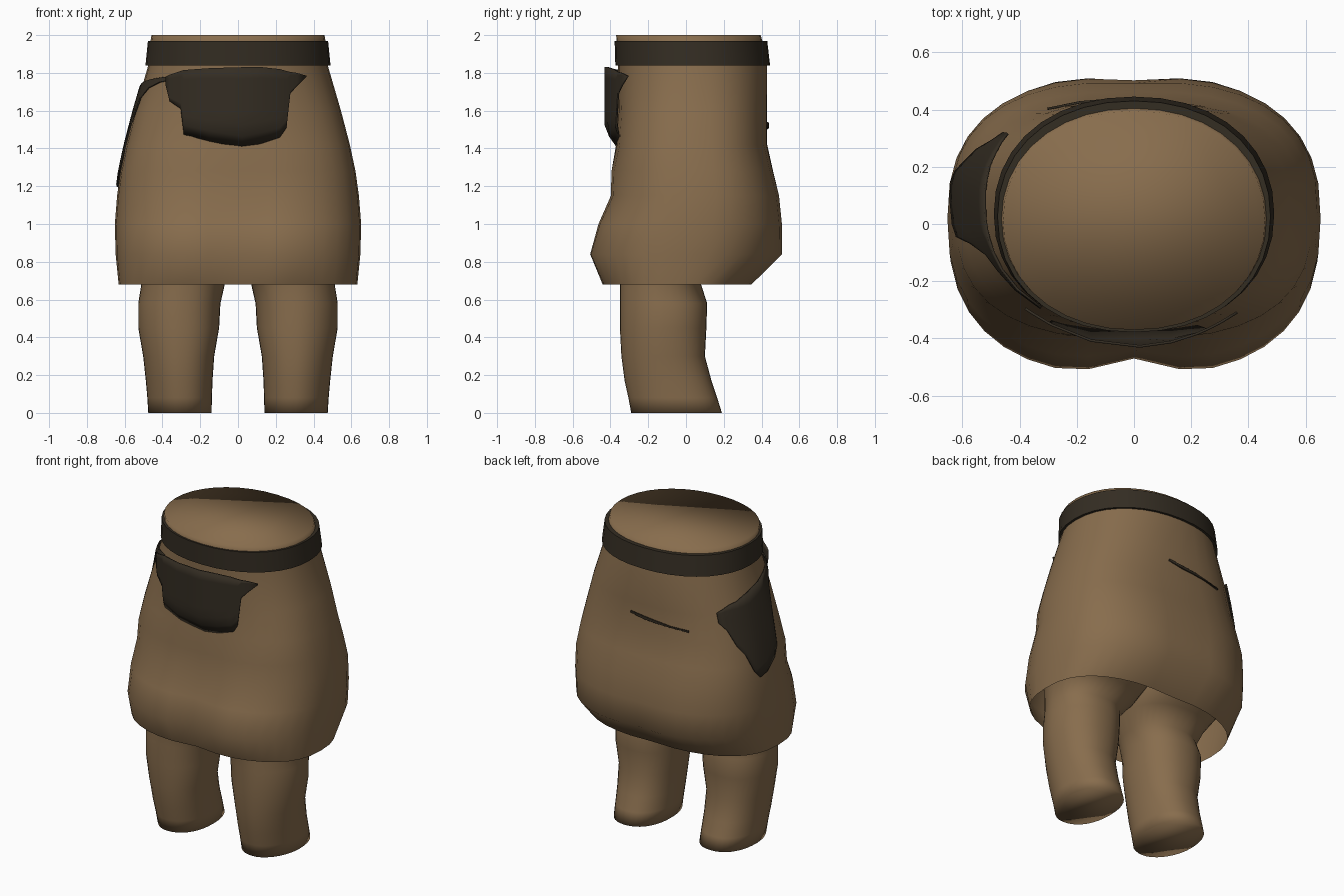
import bpy, bmesh, math

if "Cube" in bpy.data.objects:
    bpy.data.objects.remove(bpy.data.objects["Cube"])


def material(name, rgb):
    m = bpy.data.materials.new(name)
    m.diffuse_color = (*rgb, 1)
    m.use_nodes = True
    m.node_tree.nodes["Principled BSDF"].inputs["Base Color"].default_value = m.diffuse_color
    return m


TAN = material("tan_brown", (0.245, 0.152, 0.074))
DARK = material("dark_brown", (0.034, 0.026, 0.0165))
SIDES = 36


def finish(name, rows, mat, closed=True, cap_start=False, cap_end=False, angle=50):
    """Skin a list of equally long point rows into one object."""
    bm = bmesh.new()
    grid = [[bm.verts.new(p) for p in row] for row in rows]
    n = len(grid[0])
    for a, b in zip(grid, grid[1:]):
        for i in range(n if closed else n - 1):
            j = (i + 1) % n
            bm.faces.new((a[i], a[j], b[j], b[i]))
    if cap_start:
        bm.faces.new(grid[0][::-1])
    if cap_end:
        bm.faces.new(grid[-1])
    me = bpy.data.meshes.new(name)
    bm.to_mesh(me)
    bm.free()
    me.materials.append(mat)
    ob = bpy.data.objects.new(name, me)
    bpy.context.collection.objects.link(ob)
    bpy.ops.object.select_all(action='DESELECT')
    ob.select_set(True)
    bpy.context.view_layer.objects.active = ob
    bpy.ops.object.shade_smooth_by_angle(angle=math.radians(angle))
    return ob


def thicken(ob, t, offset=0):
    mod = ob.modifiers.new("thickness", 'SOLIDIFY')
    mod.thickness = t
    mod.offset = offset


def oval(angle, z, x0, x1, y0, y1, power):
    c, s = math.cos(angle), math.sin(angle)
    e = 2 / power
    x = (x0 + x1) / 2 + (x1 - x0) / 2 * math.copysign(abs(c) ** e, c)
    y = (y0 + y1) / 2 + (y1 - y0) / 2 * math.copysign(abs(s) ** e, s)
    return x, y, z


def ring(*spec):
    return [oval(2 * math.pi * i / SIDES, *spec) for i in range(SIDES)]


# Skirt profile: height, half width, front, back, squareness, centre crease depth
PROFILE = [
    (0.68, 0.632, -0.455, 0.355, 2.5, 0.03),
    (0.84, 0.648, -0.53, 0.522, 2.5, 0.06),
    (1.0, 0.652, -0.48, 0.518, 2.5, 0.04),
    (1.15, 0.64, -0.408, 0.50, 2.55, 0.02),
    (1.28, 0.622, -0.402, 0.465, 2.6, 0.01),
    (1.42, 0.592, -0.37, 0.43, 2.6, 0.0),
    (1.6, 0.545, -0.36, 0.43, 2.45, 0.0),
    (1.84, 0.475, -0.36, 0.43, 2.15, 0.0),
    (1.95, 0.466, -0.365, 0.41, 2.1, 0.0),
    (2.0, 0.458, -0.37, 0.395, 2.1, 0.0),
]


def body(angle, z, grow=0.0):
    """Point on the skirt surface, optionally pushed outwards."""
    for a, b in zip(PROFILE, PROFILE[1:]):
        if z <= b[0]:
            break
    t = (z - a[0]) / (b[0] - a[0])
    w, f, k, p, crease = [u + (v - u) * t for u, v in zip(a[1:], b[1:])]
    x, y, z = oval(angle, z, -w - grow, w + grow, f - grow, k + grow, p)
    dip = crease * math.exp(-(x / 0.14) ** 2)
    return x, (y + dip if y < 0 else y - dip * 0.4), z


# Skirt, open at the hem
finish("skirt", [[body(2 * math.pi * i / SIDES, r[0]) for i in range(SIDES)]
                 for r in PROFILE], TAN, cap_end=True, angle=120)

# Belt wrapped around the waist
finish("belt", [ring(1.84, -0.465, 0.465, -0.35, 0.41, 2.15),
                ring(1.84, -0.49, 0.49, -0.374, 0.445, 2.15),
                ring(1.97, -0.477, 0.477, -0.378, 0.43, 2.15),
                ring(1.97, -0.455, 0.455, -0.36, 0.39, 2.15)], DARK)

# Legs: height, inner x, outer x, front, back; the tops flare under the skirt
LEG = [
    (0.0, 0.14, 0.475, -0.29, 0.19),
    (0.08, 0.138, 0.48, -0.305, 0.165),
    (0.17, 0.135, 0.488, -0.325, 0.135),
    (0.3, 0.126, 0.502, -0.342, 0.1),
    (0.45, 0.1, 0.528, -0.35, 0.108),
    (0.58, 0.093, 0.528, -0.35, 0.112),
    (0.68, 0.07, 0.512, -0.35, 0.08),
    (0.77, 0.0, 0.535, -0.36, 0.17),
    (0.85, -0.02, 0.565, -0.37, 0.33),
    (0.92, -0.02, 0.58, -0.38, 0.4),
]


def leg_point(i, spec):
    """Leg section, rounder at its front outer corner."""
    a = 2 * math.pi * i / SIDES
    return oval(a, *spec, 1.9 if math.cos(a) > 0 > math.sin(a) else 2.25)


for side, name in ((1, "right_leg"), (-1, "left_leg")):
    rows = []
    for spec in LEG:
        pts = [leg_point(i, spec) for i in range(SIDES)]
        rows.append(pts if side > 0 else [(-x, y, h) for x, y, h in pts[::-1]])
    finish(name, rows, TAN, cap_start=True, cap_end=True, angle=120)

# Front apron pouch standing slightly off the skirt: x, lower z, upper z
APRON = [(-0.38, 1.73, 1.78), (-0.36, 1.65, 1.79), (-0.30, 1.61, 1.81),
         (-0.285, 1.475, 1.815), (-0.15, 1.44, 1.825), (0.02, 1.405, 1.83),
         (0.13, 1.43, 1.83), (0.22, 1.46, 1.82), (0.255, 1.51, 1.81),
         (0.275, 1.69, 1.805), (0.31, 1.73, 1.80), (0.36, 1.78, 1.785)]
rows = []
for x, lo, hi in APRON:
    col = []
    for i in range(8):
        z = lo + (hi - lo) * i / 7
        tuck = max(0.0, 1.5 - z) * 0.7
        col.append((x, -0.428 + 0.92 * x * x + tuck, z))
    rows.append(col)
thicken(finish("apron_pouch", rows, DARK, closed=False), 0.009)


# Cloth patches lying on the skirt: direction in degrees, lower z, upper z
def patch(name, columns, grow):
    rows = []
    for deg, lo, hi in columns:
        rows.append([body(math.radians(deg), lo + (hi - lo) * i / 8, grow)
                     for i in range(9)])
    thicken(finish(name, rows, DARK, closed=False), 0.008)


patch("side_patch", [(140, 1.56, 1.62), (146, 1.51, 1.64), (152, 1.41, 1.66),
                     (159, 1.35, 1.67), (166, 1.24, 1.69), (171, 1.195, 1.7),
                     (177, 1.21, 1.715), (182, 1.27, 1.725), (186, 1.33, 1.735),
                     (190, 1.52, 1.745), (197, 1.67, 1.755), (206, 1.72, 1.765),
                     (218, 1.75, 1.775), (232, 1.768, 1.785)], 0.01)
patch("back_sliver", [(84, 1.53, 1.54), (90, 1.512, 1.53), (96, 1.505, 1.52),
                      (104, 1.50, 1.508), (116, 1.49, 1.50)], 0.005)
